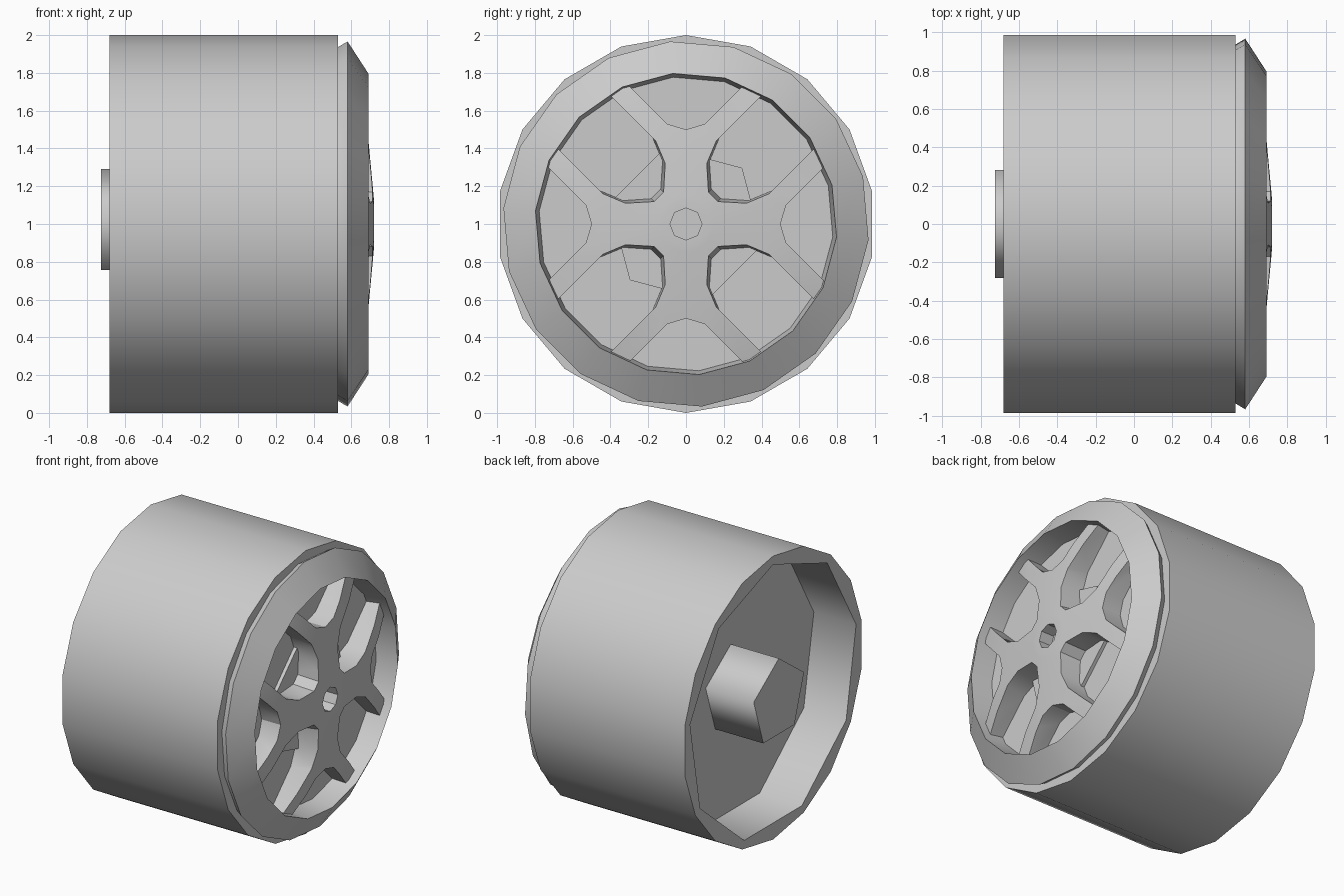
import bpy, bmesh
from math import sin, cos, pi, radians

if "Cube" in bpy.data.objects:
    bpy.data.objects.remove(bpy.data.objects["Cube"])

grey = bpy.data.materials.new("plain grey")
grey.use_nodes = True
colour = (0.6, 0.6, 0.6, 1)
grey.diffuse_color = colour
grey.node_tree.nodes["Principled BSDF"].inputs["Base Color"].default_value = colour
CENTRE = 1.0


def ring(bm, x, r, sides, phase=0, z=CENTRE):
    """Regular polygon of vertices around the wheel axis, starting at the top."""
    angles = [radians(phase) + 2 * pi * k / sides for k in range(sides)]
    return [bm.verts.new((x, r * sin(a), z + r * cos(a))) for a in angles]


def bridge(bm, a, b):
    n = len(a)
    for k in range(n):
        bm.faces.new((a[k], a[(k + 1) % n], b[(k + 1) % n], b[k]))


def finish(bm, name, angle=30):
    bmesh.ops.recalc_face_normals(bm, faces=bm.faces)
    mesh = bpy.data.meshes.new(name)
    bm.to_mesh(mesh)
    bm.free()
    mesh.materials.append(grey)
    obj = bpy.data.objects.new(name, mesh)
    bpy.context.collection.objects.link(obj)
    smooth(obj, angle)
    return obj


def smooth(obj, angle):
    bpy.ops.object.select_all(action='DESELECT')
    obj.select_set(True)
    bpy.context.view_layer.objects.active = obj
    bpy.ops.object.shade_smooth_by_angle(angle=radians(angle))


def lathe(name, profile, sides, phase=0, angle=30, z=CENTRE):
    """Turn an (x, radius) profile around the axis and cap both ends."""
    bm = bmesh.new()
    rings = [ring(bm, x, r, sides, phase, z) for x, r in profile]
    for a, b in zip(rings, rings[1:]):
        bridge(bm, a, b)
    bm.faces.new(rings[0])
    bm.faces.new(rings[-1])
    return finish(bm, name, angle)


# Tyre drum with a coarser recess in its back
bm = bmesh.new()
front = ring(bm, 0.53, 1, 18)
back = ring(bm, -0.68, 1, 18)
mouth = ring(bm, -0.68, 0.94, 9)
floor = ring(bm, -0.35, 0.94, 9)
bridge(bm, front, back)
bridge(bm, mouth, floor)
bm.faces.new(front)
bm.faces.new(floor)
for k in range(9):
    n = (k + 1) % 9
    bm.faces.new((back[2 * k], back[2 * k + 1], back[2 * n], mouth[n], mouth[k]))
finish(bm, "tyre", 45)

# Axle stub inside the recess
lathe("axle_stub", [(-0.34, 0.295), (-0.725, 0.295)], 5, angle=75, z=0.995)

# Bevelled rim with an open middle
lathe("rim", [(0.5, 0.93), (0.53, 0.94), (0.58, 0.97), (0.69, 0.8), (0.535, 0.78)],
      18, phase=-5)

# Hub base behind the spokes
lathe("hub_base", [(0.52, 0.42), (0.56, 0.42)], 6, phase=45, angle=20)

# Domed spoke plate
plate = lathe("spokes", [(0.52, 0.8), (0.63, 0.8), (0.665, 0.65), (0.69, 0.45),
                         (0.718, 0.15), (0.72, 0.12)], 18, phase=-5)


# Openings cut through the plate
def prism(bm, outline, turn, shift=(0, 0), depth=0.5):
    c, s = cos(turn), sin(turn)
    ends = []
    for x, (dy, dz) in ((0.8, (0, 0)), (depth, shift)):
        pts = [(y + dy, z + dz) for y, z in outline]
        ends.append([bm.verts.new((x, y * c - z * s, CENTRE + y * s + z * c))
                     for y, z in pts])
    bridge(bm, *ends)
    bm.faces.new(ends[0])
    bm.faces.new(ends[1])


half = [(0.5, 0.78), (0.15, 0.43), (0.1, 0.31), (0.11, 0.16)]
long_slot = half + [(z, y) for y, z in reversed(half)]
short_slot = [(0, 0.5), (0.1, 0.53), (0.42, 0.85), (-0.42, 0.85), (-0.1, 0.53)]
bore = [(0.085 * sin(k * pi / 4), 0.085 * cos(k * pi / 4)) for k in range(8)]
bm = bmesh.new()
for k in range(4):
    prism(bm, long_slot, k * pi / 2, shift=(0.03, 0.03))
    prism(bm, short_slot, k * pi / 2)
prism(bm, bore, 0, depth=0.62)
cutter = finish(bm, "cutter")
cutter.hide_render = True

cut = plate.modifiers.new("openings", 'BOOLEAN')
cut.operation = 'DIFFERENCE'
cut.solver = 'EXACT'
cut.object = cutter
bpy.context.view_layer.objects.active = plate
bpy.ops.object.modifier_apply(modifier=cut.name)
bpy.data.objects.remove(cutter)
smooth(plate, 40)
